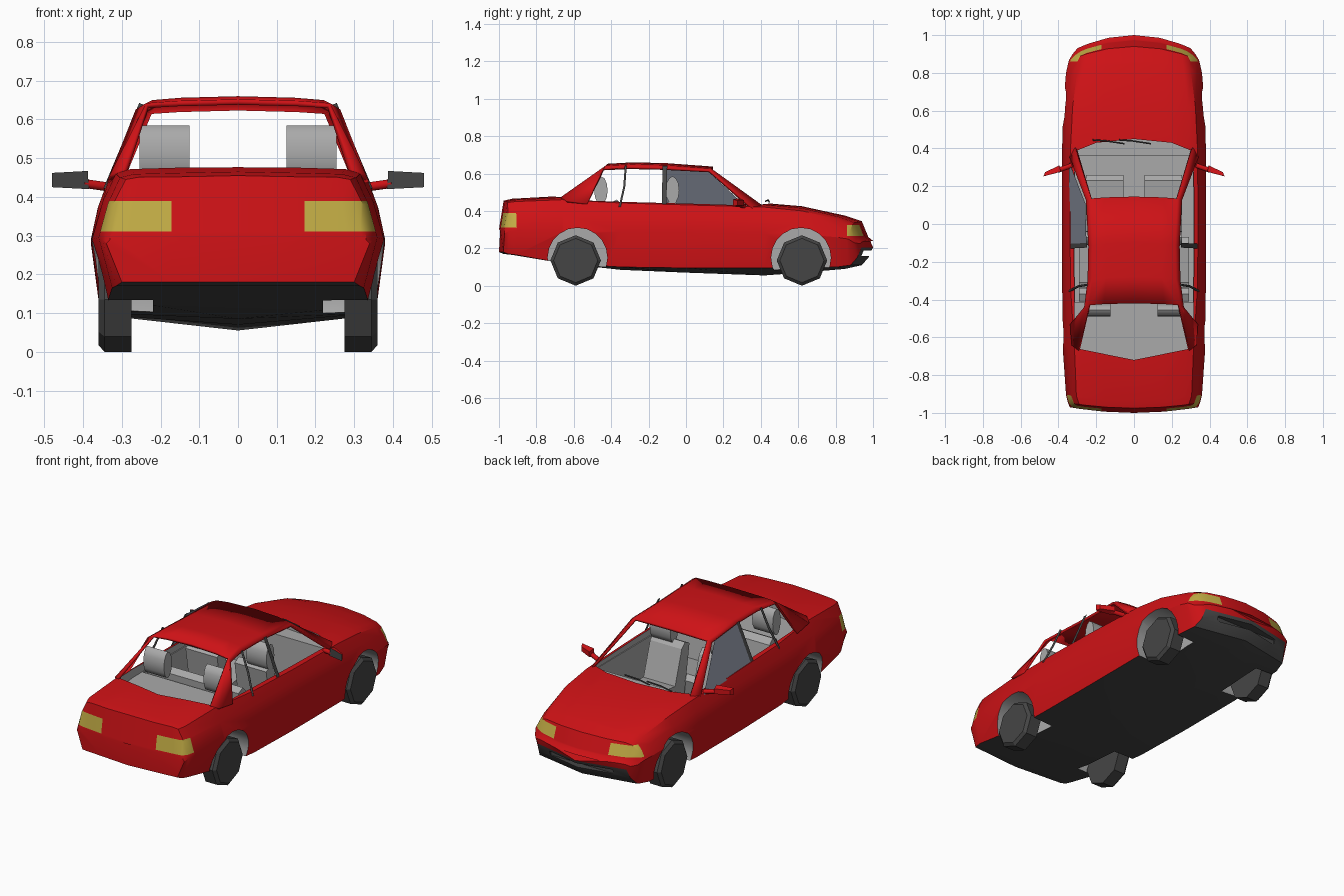
import bpy, bmesh, math
from mathutils import Vector

if "Cube" in bpy.data.objects:
    bpy.data.objects.remove(bpy.data.objects["Cube"])

def material(name, *rgb):
    m = bpy.data.materials.new(name)
    m.diffuse_color = (*rgb, 1)
    m.use_nodes = True
    m.node_tree.nodes["Principled BSDF"].inputs["Base Color"].default_value = m.diffuse_color
    return m

RED = material("red_paint", 0.62, 0.006, 0.008)
GREY = material("grey_trim", 0.40, 0.40, 0.40)
DARK = material("dark_trim", 0.06, 0.06, 0.06)
YELLOW = material("yellow_lamp", 0.55, 0.42, 0.06)
GLASS = material("tinted_glass", 0.22, 0.24, 0.30)

def finish(name, bm, *mats):
    bmesh.ops.recalc_face_normals(bm, faces=bm.faces)
    me = bpy.data.meshes.new(name)
    bm.to_mesh(me)
    bm.free()
    for m in mats:
        me.materials.append(m)
    ob = bpy.data.objects.new(name, me)
    bpy.context.collection.objects.link(ob)
    return ob

def activate(ob):
    bpy.ops.object.select_all(action='DESELECT')
    ob.select_set(True)
    bpy.context.view_layer.objects.active = ob

def smooth(ob, deg=30):
    activate(ob)
    bpy.ops.object.shade_smooth_by_angle(angle=math.radians(deg))

def mesh(name, verts, faces, mat):
    bm = bmesh.new()
    vs = [bm.verts.new(v) for v in verts]
    for f in faces:
        bm.faces.new([vs[i] for i in f])
    return finish(name, bm, mat)

def prism(name, pts, axis, a, b, mat):
    """Extrude a 2D outline: axis x takes (y,z), axis z takes (x,y)."""
    put = (lambda p, t: (t, *p)) if axis == 'x' else (lambda p, t: (*p, t))
    n = len(pts)
    faces = [range(n), range(n, 2 * n)]
    faces += [(i, (i + 1) % n, n + (i + 1) % n, n + i) for i in range(n)]
    return mesh(name, [put(p, t) for t in (a, b) for p in pts], faces, mat)

def box(name, x0, x1, y0, y1, z0, z1, mat):
    return prism(name, [(x0, y0), (x1, y0), (x1, y1), (x0, y1)], 'z', z0, z1, mat)

def ngon(cy, cz, ry, rz, n):
    return [(cy + ry * math.sin(2 * math.pi * i / n), cz - rz * math.cos(2 * math.pi * i / n)) for i in range(n)]

def bar(name, path, r, mat):
    cu = bpy.data.curves.new(name, 'CURVE')
    cu.dimensions = '3D'
    cu.bevel_depth, cu.bevel_resolution, cu.use_fill_caps = r, 1, True
    sp = cu.splines.new('POLY')
    sp.points.add(len(path) - 1)
    for p, c in zip(sp.points, path):
        p.co = (*c, 1)
    cu.materials.append(mat)
    ob = bpy.data.objects.new(name, cu)
    bpy.context.collection.objects.link(ob)

def cut(ob, cutter):
    m = ob.modifiers.new("cut", 'BOOLEAN')
    m.object, m.operation, m.solver, m.material_mode = cutter, 'DIFFERENCE', 'EXACT', 'TRANSFER'
    activate(ob)
    bpy.ops.object.modifier_apply(modifier=m.name)
    bpy.data.objects.remove(cutter)

# Body stations: y, top z, shoulder x z, widest x z, bottom x z, keel drop
STATIONS = [
    (-1.0, .30, .32, .295, .34, .28, .30, .18, 0),
    (-.975, .455, .29, .445, .35, .29, .315, .17, 0),
    (-.93, .465, .305, .45, .36, .295, .325, .165, 0),
    (-.66, .48, .315, .46, .377, .29, .34, .12, 0),
    (-.35, .465, .335, .442, .38, .29, .352, .10, .015),
    (0, .455, .34, .432, .38, .29, .355, .095, .025),
    (.42, .442, .335, .42, .38, .28, .355, .095, .04),
    (.62, .425, .325, .40, .375, .275, .345, .10, .03),
    (.85, .375, .30, .355, .36, .26, .33, .10, .01),
    (.94, .345, .285, .325, .345, .25, .31, .11, 0),
    (.975, .26, .28, .255, .325, .23, .29, .15, 0),
    (1.0, .24, .27, .235, .30, .225, .28, .205, 0)]
bm = bmesh.new()
rings = []
for y, tz, sx, sz, wx, wz, bx, bz, drop in STATIONS:
    half = [(0, tz), (.5 * sx, tz - .003), (.88 * sx, .6 * tz + .4 * sz), (sx, sz),
            (sx + (wx - sx) * .55, sz + (wz - sz) * .42), (wx, wz), (bx, bz), (0, bz - drop)]
    loop = half + [(-x, z) for x, z in half[6:0:-1]]
    bow = -.09 * max(0, (y - .7) / .3) + .03 * max(0, (-y - .7) / .3)
    rings.append([bm.verts.new((x, y + bow * (x / .34) ** 2, z)) for x, z in loop])
n = len(rings[0])
for a, b in zip(rings, rings[1:]):
    for j in range(n):
        f = bm.faces.new((a[j], a[(j + 1) % n], b[(j + 1) % n], b[j]))
        f.material_index = 2 if j in (6, 7) else 0
bm.faces.new(rings[0])
bm.faces.new(rings[-1])

# Lamps: slice the panels at the lamp edges, then colour them
def slice_panels(test, co, no):
    fs = [f for f in bm.faces if test(f.calc_center_median())]
    geom = fs + list({e for f in fs for e in f.edges}) + list({v for f in fs for v in f.verts})
    bmesh.ops.bisect_plane(bm, geom=geom, plane_co=co, plane_no=no)

for test, z0, z1 in ((lambda c: c.y > .75, .265, .325), (lambda c: c.y < -.9, .31, .39)):
    for z in (z0, z1):
        slice_panels(test, (0, 0, z), (0, 0, 1))
    for s in (1, -1):
        slice_panels(test, (s * .172, 0, .32), (1, 0, 0))
slice_panels(lambda c: c.y > .75, (0, .86, 0), (0, 1, 0))
for f in bm.faces:
    c = f.calc_center_median()
    front = c.y > .86 and .265 < c.z < .325
    rear = c.y < -.91 and .31 < c.z < .39
    if abs(c.x) > .172 and (front or rear):
        f.material_index = 1
body = finish("body", bm, RED, YELLOW, DARK)

# Cabin hollow, shelf and dashboard recess, wheel wells, bumper slot
side = [(.315, .35), (.318, 0), (.315, -.5), (.295, -.66)]
plan = [(0, .45), (.2, .43), (.312, .385)] + side + [(0, -.72)]
plan += [(-x, y) for x, y in plan[-2:0:-1]]
cut(body, prism("shelf_cutter", plan, 'z', .405, .7, GREY))
cut(body, box("cabin_cutter", -.312, .312, -.415, .36, .14, .5, GREY))
for s in (1, -1):
    for y in (-.58, .615):
        cut(body, prism("well_cutter", ngon(y, .15, .16, .16, 20), 'x', s * .22, s * .5, GREY))
cut(body, box("slot_cutter", -.2, .2, .935, 1.02, .16, .188, DARK))
smooth(body)

# Roof with windscreen and rear pillars, right half mirrored
verts, faces = [], []
for y, zc, xo, zo in ((.145, .637, .254, .618), (-.1, .655, .242, .632), (-.28, .66, .246, .636), (-.42, .652, .264, .626)):
    verts += [(0, y, zc), (.6 * xo, y - .004, zc - .004), (.9 * xo, y - .01, zc - .01), (xo, y - .02, zo)]
for r in range(3):
    faces += [(4 * r + c, 4 * r + c + 1, 4 * r + c + 5, 4 * r + c + 4) for c in range(3)]
verts += [(.312, .405, .432), (.342, .355, .415),
          (.338, -.53, .44), (.332, -.64, .455), (.295, -.67, .473)]
faces += [(2, 3, 17, 16), (14, 15, 18, 19), (14, 19, 20)]
roof = mesh("roof_and_pillars", verts, faces, RED)
m = roof.modifiers.new("mirror", 'MIRROR')
m.use_clip = True
m = roof.modifiers.new("thickness", 'SOLIDIFY')
m.thickness = .014
smooth(roof, 35)

# Left front door window
side_x = lambda z: .342 - (z - .42) * .42
mesh("door_window", [(-side_x(z), y, z) for y, z in ((-.11, .425), (.33, .415), (.11, .62), (-.1, .635))], [(0, 1, 2, 3)], GLASS)

def seat(name, x0, x1, y, lean):
    prism(name, [(y, .14), (y + .3, .14), (y + .32, .24), (y + .29, .265), (y + .08, .24),
                 (y + .05 - lean, .43), (y + .02 - lean, .46), (y - .02 - lean, .44)], 'x', x0, x1, GREY)

seat("rear_bench", -.29, .29, -.39, 0)
for s, tag in ((1, "right"), (-1, "left")):
    # Front seats and headrests
    seat("front_seat_" + tag, s * .055, s * .255, -.06, .03)
    for y, part in ((-.072, "front"), (-.455, "rear")):
        smooth(prism(f"{part}_headrest_{tag}", ngon(y, .51, .036, .075, 12), 'x', s * .125, s * .255, GREY), 40)
    # Wheels: eight-sided with a chamfered outer face
    for y, part in ((-.59, "rear"), (.62, "front")):
        wv = [(s * x, *p) for x, r in ((.275, .135), (.345, .135), (.36, .118)) for p in ngon(y, .135, r, r, 8)]
        wf = [range(8), range(16, 24)]
        wf += [(k + i, k + (i + 1) % 8, k + 8 + (i + 1) % 8, k + 8 + i) for k in (0, 8) for i in range(8)]
        mesh(f"{part}_wheel_{tag}", wv, wf, DARK)
    # Door mirrors with grey glass facing back
    bar("mirror_stalk_" + tag, [(s * .33, .31, .425), (s * .40, .285, .435)], .013, RED)
    rim = [(.385, .277, .42), (.48, .252, .425), (.48, .252, .462), (.388, .277, .467)]
    nose = [(.395, .31, .428), (.47, .275, .43), (.47, .275, .455), (.395, .31, .458)]
    mesh("mirror_" + tag, [(s * x, y, z) for x, y, z in rim + nose],
         [(4, 5, 6, 7)] + [(i, (i + 1) % 4, 4 + (i + 1) % 4, 4 + i) for i in range(4)], RED)
    mesh("mirror_glass_" + tag, [(s * x, y, z) for x, y, z in rim], [(0, 1, 2, 3)], DARK)
    # Door posts
    mesh("door_post_" + tag, [(s * side_x(z), y, z) for y, z in ((-.13, .42), (-.105, .42), (-.1, .64), (-.125, .64))],
         [(0, 1, 2, 3)], DARK)
    bar("rear_door_post_" + tag, [(s * side_x(z), y, z) for y, z in ((-.355, .42), (-.33, .53), (-.322, .64))], .006, DARK)
    # Wipers
    x = -.08 + s * .07
    bar("wiper_" + tag, [(x + .1, .425, .452), (x, .44, .458), (x - .07, .445, .448)], .004, DARK)
